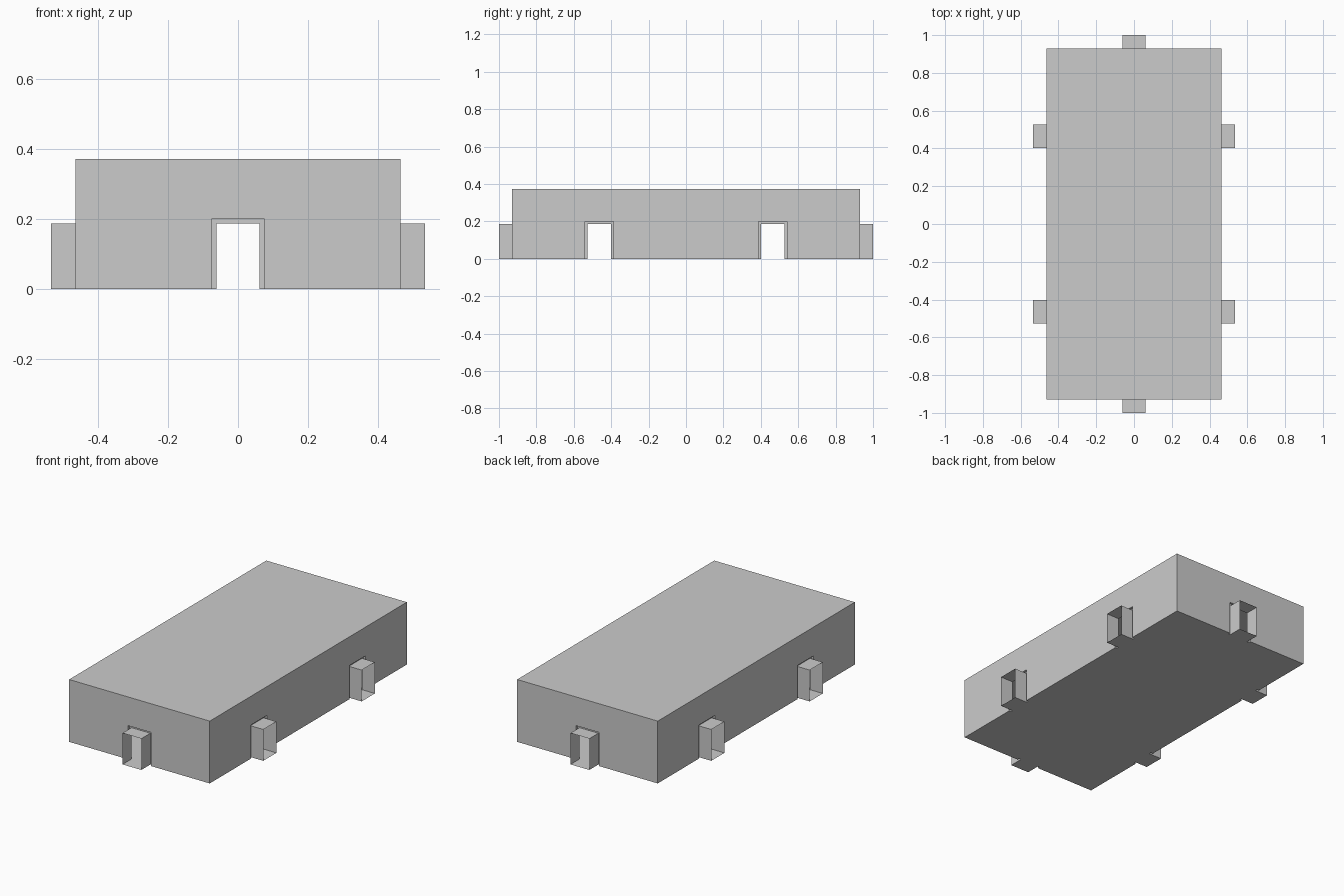
import bpy, bmesh
from mathutils import Matrix, Vector
from math import pi

if "Cube" in bpy.data.objects:
    bpy.data.objects.remove(bpy.data.objects["Cube"])

HX, HY, H = 0.464, 0.929, 0.372      # body half sizes and height
W, T = 0.062, 0.187                  # doorway half width and height
GAP, OUT = 0.0135, 0.071             # recess size, porch projection

body, porch = bmesh.new(), bmesh.new()


def face(bm, rot, pts):
    bm.faces.new([bm.verts.new(rot @ Vector(p)) for p in pts])


def arch(c, w, h, y):
    """Open arch outline, left foot to right foot."""
    return [(c - w, y, 0), (c - w, y, h), (c + w, y, h), (c + w, y, 0)]


def strip(bm, rot, a, b):
    for i in range(3):
        face(bm, rot, [a[i], b[i], b[i + 1], a[i + 1]])


# Four walls, each modelled as a front wall and turned into place
floor = []
for k, (half, dist, doors) in enumerate([(HX, HY, [0]), (HY, HX, [-HX, HX]),
                                         (HX, HY, [0]), (HY, HX, [-HX, HX])]):
    rot = Matrix.Rotation(k * pi / 2, 3, 'Z')
    y, inner, end = -dist, -dist + GAP, -dist - OUT
    wall = [(-half, y, 0)]
    base = [(-half, y, 0)]
    for c in doors:
        hole = arch(c, W + GAP, T + GAP, y)
        back = arch(c, W + GAP, T + GAP, inner)
        lip = arch(c, W, T, inner)
        mouth = arch(c, W, T, end)
        wall += hole
        base += [hole[0], back[0], lip[0], lip[3], back[3], hole[3]]
        # recess around the doorway
        strip(body, rot, hole, back)
        strip(body, rot, back, lip)
        # projecting open porch with its floor
        strip(porch, rot, lip, mouth)
        face(porch, rot, [lip[0], lip[3], mouth[3], mouth[0]])
    wall += [(half, y, 0), (half, y, H), (-half, y, H)]
    face(body, rot, wall)
    floor += [rot @ Vector(p) for p in base]

# Notched floor and flat roof
ident = Matrix.Identity(3)
face(body, ident, floor[::-1])
face(body, ident, [(-HX, -HY, H), (HX, -HY, H), (HX, HY, H), (-HX, HY, H)])

for name, bm in (("hollow_body", body), ("doorway_porches", porch)):
    bmesh.ops.remove_doubles(bm, verts=bm.verts, dist=1e-5)
    if name == "hollow_body":
        bmesh.ops.recalc_face_normals(bm, faces=bm.faces)
    else:
        # porch faces point away from their own tunnel centre
        for f in bm.faces:
            f.normal_update()
            c = f.calc_center_median()
            d = min(([0, -HY], [0, HY], [HX, HX], [HX, -HX], [-HX, HX], [-HX, -HX]),
                    key=lambda p: (c.x - p[0]) ** 2 + (c.y - p[1]) ** 2)
            v = Vector((c.x - d[0], c.y - d[1], c.z - T / 2))
            v[0 if abs(d[0]) > 0 else 1] = 0
            if f.normal.dot(v) < 0:
                f.normal_flip()
    mesh = bpy.data.meshes.new(name)
    bm.to_mesh(mesh)
    bm.free()
    bpy.context.collection.objects.link(bpy.data.objects.new(name, mesh))
